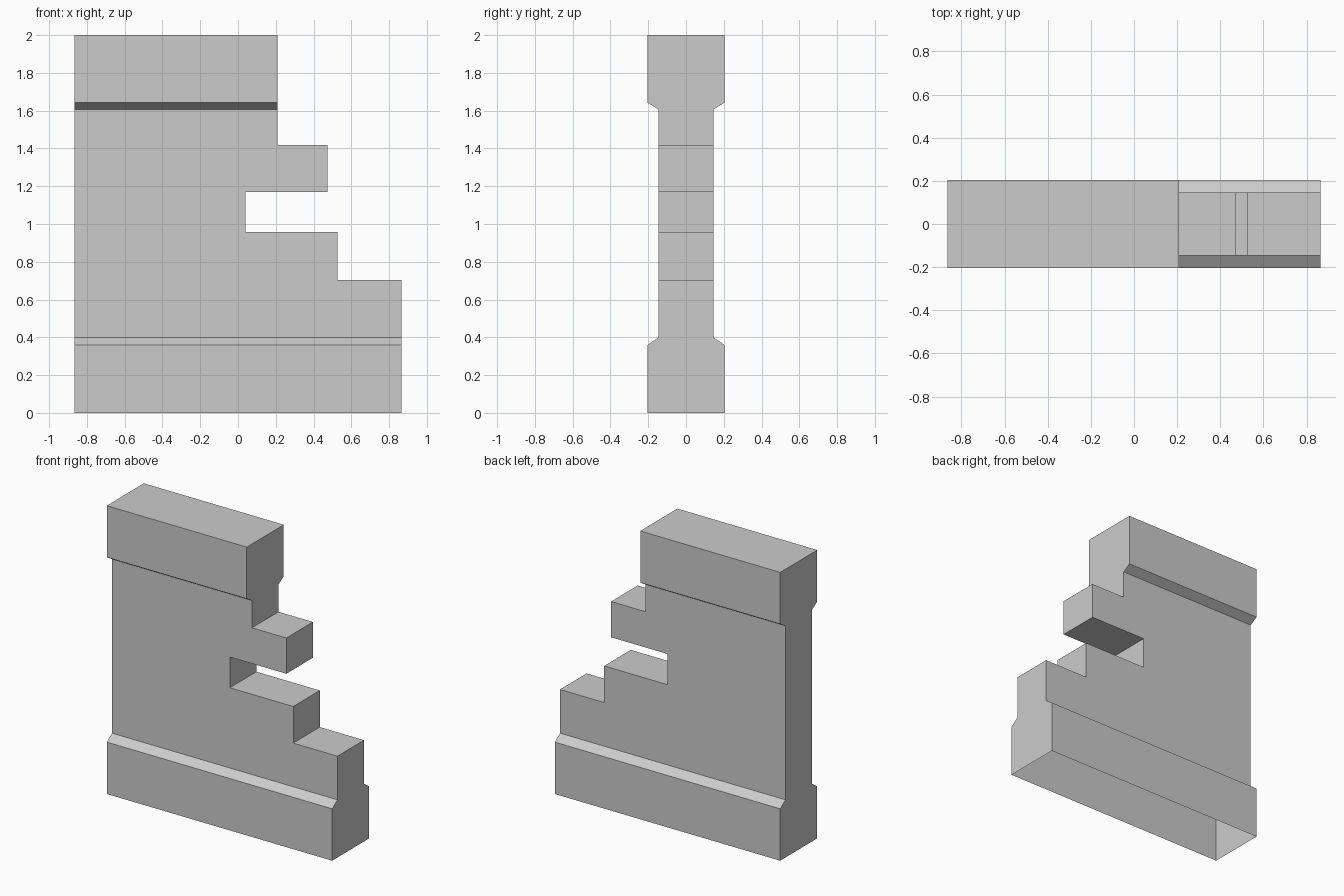
import bpy, bmesh

cube = bpy.data.objects.get("Cube")
if cube:
    bpy.data.objects.remove(cube, do_unlink=True)

stone = bpy.data.materials.new("grey_stone")
stone.use_nodes = True
stone.diffuse_color = (0.6, 0.6, 0.6, 1)
stone.node_tree.nodes["Principled BSDF"].inputs["Base Color"].default_value = (0.6, 0.6, 0.6, 1)

LEFT, RIGHT, BREAK = -0.865, 0.865, 0.209    # wall end, base end, top of the broken edge
THIN, WIDE = 0.1455, 0.203                   # half depths of wall and of base / cap
BASE_SIDE, BASE_TOP = 0.36, 0.40
CAP_BOTTOM, CAP_SIDE, TOP = 1.607, 1.642, 2.0


def finish(name, bm):
    mesh = bpy.data.meshes.new(name)
    bm.to_mesh(mesh)
    bm.free()
    mesh.materials.append(stone)
    obj = bpy.data.objects.new(name, mesh)
    bpy.context.collection.objects.link(obj)
    return obj


def stacked_block(name, x0, x1, levels, close_top=False):
    """Block through (z, half depth) levels, open where it meets the wall."""
    bm = bmesh.new()
    rings = [[bm.verts.new((x, y, z)) for x, y in
              ((x0, -d), (x1, -d), (x1, d), (x0, d))] for z, d in levels]
    for low, high in zip(rings, rings[1:]):
        for i in range(4):
            j = (i + 1) % 4
            bm.faces.new((low[i], low[j], high[j], high[i]))
    if close_top:
        bm.faces.new(rings[-1])
    return finish(name, bm)


def wall_panel(name, outline, half):
    """Upright panel from an (x, z) outline; hidden joints stay open."""
    bm = bmesh.new()
    front = [bm.verts.new((x, -half, z)) for x, z in outline]
    back = [bm.verts.new((x, half, z)) for x, z in outline]
    bm.faces.new(front)
    bm.faces.new(back[::-1])
    for i in range(len(outline)):
        j = (i + 1) % len(outline)
        z0, z1 = outline[i][1], outline[j][1]
        if z0 == z1 and z0 in (BASE_TOP, CAP_BOTTOM):
            continue
        bm.faces.new((front[j], front[i], back[i], back[j]))
    return finish(name, bm)


# Plinth with sloped shoulders, hollow underneath
stacked_block("base", LEFT, RIGHT,
              [(0, WIDE), (BASE_SIDE, WIDE), (BASE_TOP, THIN)])

# Wall with its broken, stepped end
wall_panel("broken_wall", [
    (LEFT, BASE_TOP), (RIGHT, BASE_TOP), (RIGHT, 0.703), (0.526, 0.703),
    (0.526, 0.957), (0.04, 0.957), (0.04, 1.17), (0.473, 1.17),
    (0.473, 1.418), (BREAK, 1.418), (BREAK, CAP_BOTTOM), (LEFT, CAP_BOTTOM)], THIN)

# Coping along the top
stacked_block("cap", LEFT, BREAK,
              [(CAP_BOTTOM, THIN), (CAP_SIDE, WIDE), (TOP, WIDE)], close_top=True)
